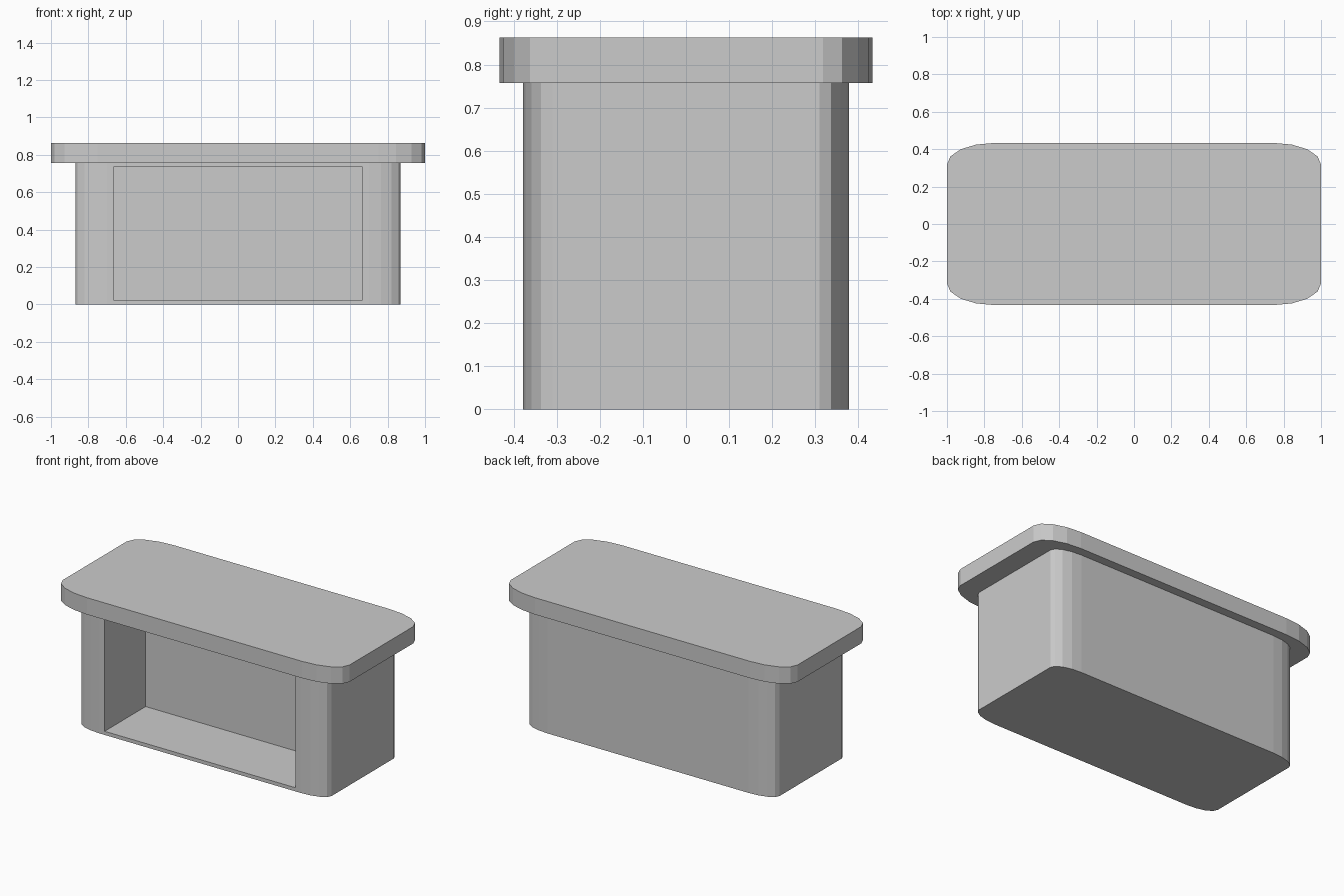
import bpy
import bmesh
from math import sin, cos, pi

cube = bpy.data.objects.get("Cube")
if cube:
    bpy.data.objects.remove(cube, do_unlink=True)

# Single flat grey
grey = bpy.data.materials.new("plain_grey")
grey.use_nodes = True
COLOUR = (0.6, 0.6, 0.6, 1.0)
grey.diffuse_color = COLOUR
grey.node_tree.nodes["Principled BSDF"].inputs["Base Color"].default_value = COLOUR


def add_object(name, bm):
    mesh = bpy.data.meshes.new(name)
    bmesh.ops.recalc_face_normals(bm, faces=bm.faces)
    bm.to_mesh(mesh)
    bm.free()
    mesh.materials.append(grey)
    obj = bpy.data.objects.new(name, mesh)
    bpy.context.collection.objects.link(obj)
    return obj


def rounded_slab(name, half_x, half_y, rx, ry, z0, z1, steps=4):
    """Upright prism whose outline is a rectangle with elliptical corners."""
    bm = bmesh.new()
    outline = []
    for quarter, (sx, sy) in enumerate([(1, 1), (-1, 1), (-1, -1), (1, -1)]):
        for i in range(steps + 1):
            a = (quarter + i / steps) * pi / 2
            outline.append(bm.verts.new((sx * (half_x - rx) + rx * cos(a),
                                         sy * (half_y - ry) + ry * sin(a), z0)))
    base = bm.faces.new(outline)
    top = bmesh.ops.extrude_face_region(bm, geom=[base])["geom"]
    bmesh.ops.translate(bm, vec=(0, 0, z1 - z0),
                        verts=[v for v in top if isinstance(v, bmesh.types.BMVert)])
    return add_object(name, bm)


def box(name, low, high):
    bm = bmesh.new()
    bmesh.ops.create_cube(bm, size=1)
    for v in bm.verts:
        v.co = [lo if c < 0 else hi for c, lo, hi in zip(v.co, low, high)]
    return add_object(name, bm)


# Cabinet body and overhanging counter top
body = rounded_slab("counter_body", 0.87, 0.378, 0.17, 0.068, 0, 0.757)
rounded_slab("counter_top", 1.0, 0.433, 0.25, 0.115, 0.757, 0.863)

# Open storage recess in the front
cutter = box("recess_cutter", (-0.665, -0.6, 0.023), (0.665, 0.03, 0.735))
cutter.hide_render = True
cutter.hide_viewport = True
recess = body.modifiers.new("recess", 'BOOLEAN')
recess.operation = 'DIFFERENCE'
recess.solver = 'EXACT'
recess.object = cutter
